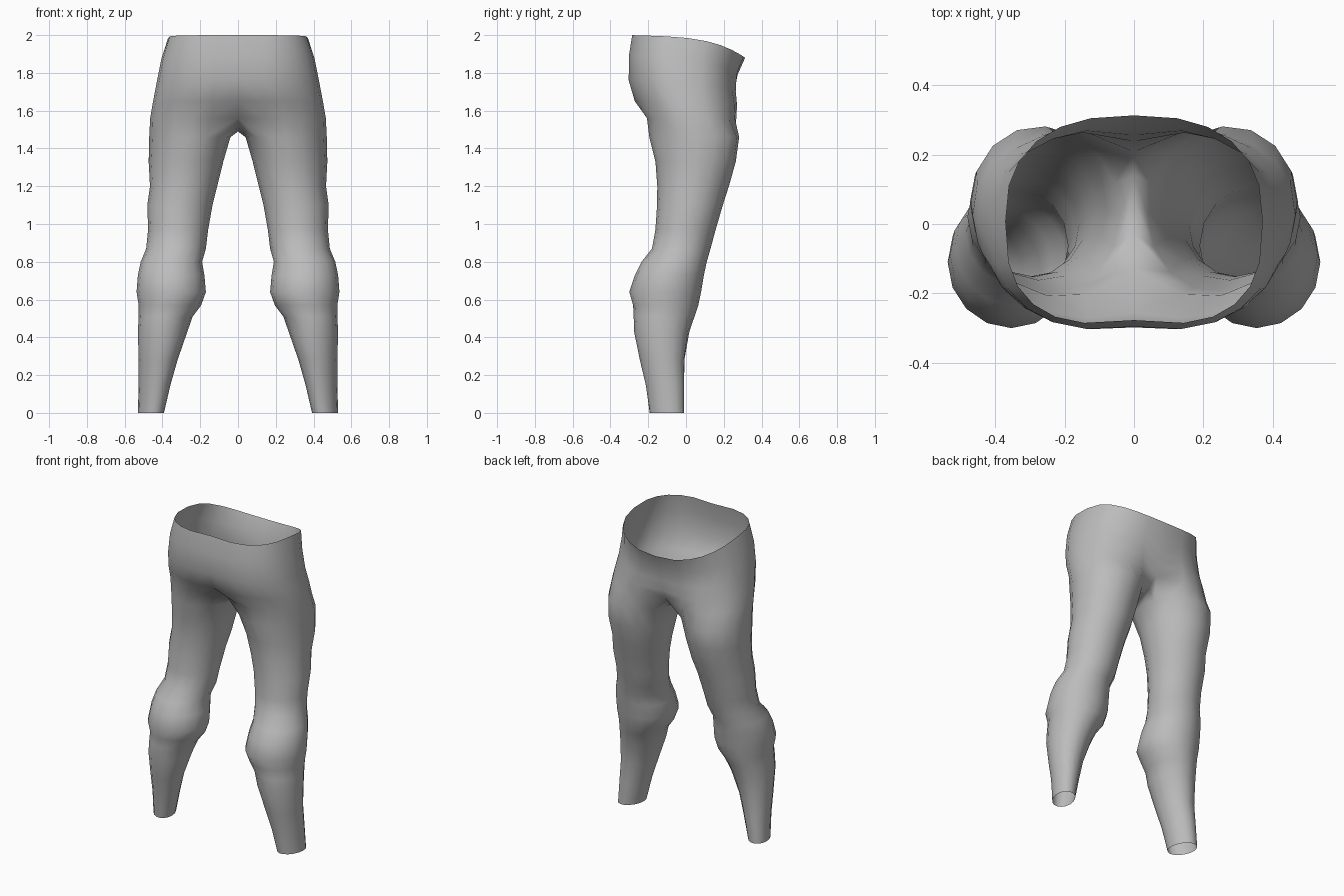
import bpy, bmesh
from math import sin, cos, radians, exp, copysign

cube = bpy.data.objects.get("Cube")
if cube:
    bpy.data.objects.remove(cube, do_unlink=True)

SIDES, ARC = 16, 13   # leg sides, and how many of them continue up into the hips

grey = bpy.data.materials.new("grey_cloth")
grey.use_nodes = True
colour = (0.5, 0.5, 0.5, 1)
grey.diffuse_color = colour
grey.node_tree.nodes["Principled BSDF"].inputs["Base Color"].default_value = colour


def power(v, p):
    return copysign(abs(v) ** p, v)


def hip_arc(z_front, z_back, half_width, front, back, dent_front, dent_back, p_front):
    """Half outline of the hips, from the front middle round to the back middle."""
    points, mid = [], (front + back) / 2
    for i in range(ARC):
        a = radians(-90 + 180 * i / (ARC - 1))
        p = p_front if a < 0 else 0.8
        x = 0 if i in (0, ARC - 1) else half_width * power(cos(a), p)
        y = mid + (back - front) / 2 * power(sin(a), p)
        t = max(0, (y - front) / (back - front))
        y += (dent_front if a < 0 else -dent_back) * exp(-(x / 0.12) ** 2)
        points.append((x, y, z_front + (z_back - z_front) * (0.15 * t + 0.85 * t ** 4)))
    return points


def leg_ring(z, inner, outer, front, back, skew):
    """Closed oval section of the leg, starting at its front inner corner."""
    points = []
    for i in range(SIDES):
        a = radians(-135 + 360 * i / SIDES)
        points.append(((inner + outer) / 2 + (outer - inner) / 2 * cos(a),
                       (front + back) / 2 + (back - front) / 2 * sin(a + skew), z))
    return points


# Hips: front height, back height, half width, front, back, middle dents, front roundness
hips = [
    (2.00, 1.88, .37, -.297, .313, .02, 0, .7),
    (1.89, 1.79, .405, -.316, .278, .02, .005, .8),
    (1.76, 1.70, .43, -.318, .276, .02, .02, .87),
    (1.65, 1.63, .45, -.29, .288, .035, .05, .9),
    (1.56, 1.56, .465, -.24, .288, .11, .08, .9),
]
# Crotch seam, back to front
seam = [(0, .14, 1.505), (0, .06, 1.49), (0, -.03, 1.51)]
# Legs: height, inner, outer, front, back, skew
legs = [
    (1.46, .04, .47, -.195, .282, .08),
    (1.33, .078, .473, -.162, .264, .05),
    (1.20, .11, .466, -.152, .227, 0),
    (1.10, .135, .48, -.153, .195, 0),
    (.97, .158, .476, -.162, .157, 0),
    (.87, .17, .486, -.18, .13, 0),
    (.80, .19, .515, -.235, .11, 0),
    (.73, .178, .53, -.27, .095, 0),
    (.64, .17, .537, -.30, .08, 0),
    (.57, .195, .526, -.28, .065, 0),
    (.51, .24, .526, -.277, .045, 0),
    (.43, .268, .53, -.275, .018, .05),
    (.28, .32, .526, -.245, -.008, .12),
    (.15, .357, .526, -.215, -.008, .18),
    (0, .392, .53, -.193, -.01, .25),
]

bm = bmesh.new()


def add(points):
    return [bm.verts.new(p) for p in points]


def bridge(top, bottom, closed):
    n = len(top)
    for i in range(n if closed else n - 1):
        j = (i + 1) % n
        bm.faces.new((top[i], bottom[i], bottom[j], top[j]))


rows = [add(hip_arc(*h)) for h in hips]
for top, bottom in zip(rows, rows[1:]):
    bridge(top, bottom, False)
rings = [rows[-1] + add(seam)] + [add(leg_ring(*r)) for r in legs]
for top, bottom in zip(rings, rings[1:]):
    bridge(top, bottom, True)

mesh = bpy.data.meshes.new("trousers")
bm.to_mesh(mesh)
bm.free()
mesh.materials.append(grey)
trousers = bpy.data.objects.new("trousers", mesh)
bpy.context.collection.objects.link(trousers)

# Second half, and smooth shading
mirror = trousers.modifiers.new("mirror", 'MIRROR')
mirror.use_clip = True
for face in mesh.polygons:
    face.use_smooth = True
